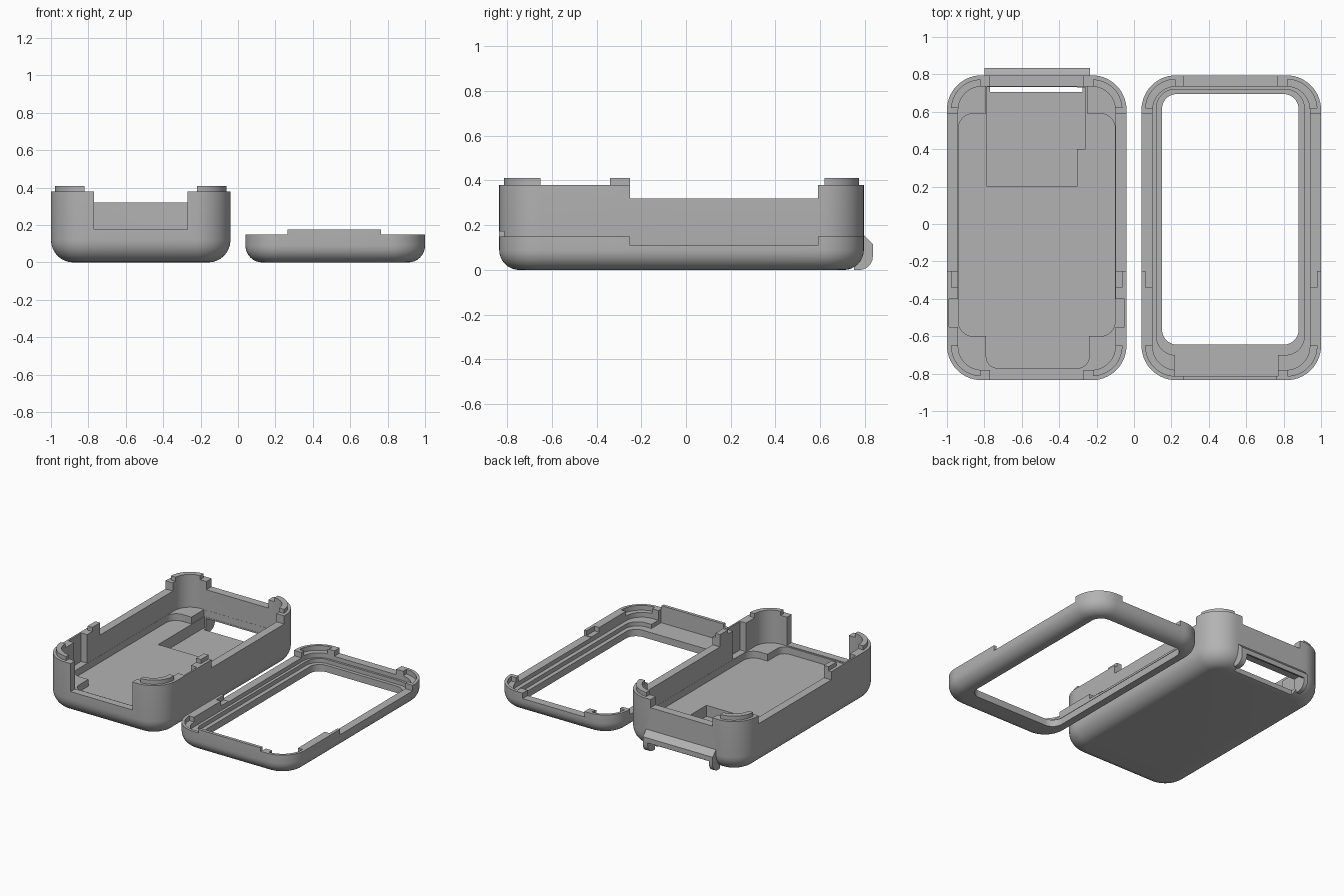
import bpy, bmesh, math

old = bpy.data.objects.get("Cube")
if old:
    bpy.data.objects.remove(old, do_unlink=True)

grey = bpy.data.materials.new("plain_grey")
grey.use_nodes = True
grey.diffuse_color = (0.45, 0.45, 0.45, 1)
grey.node_tree.nodes["Principled BSDF"].inputs["Base Color"].default_value = (0.45, 0.45, 0.45, 1)


def finish(name, bm):
    bmesh.ops.recalc_face_normals(bm, faces=bm.faces)
    me = bpy.data.meshes.new(name)
    bm.to_mesh(me)
    bm.free()
    me.materials.append(grey)
    ob = bpy.data.objects.new(name, me)
    bpy.context.collection.objects.link(ob)
    return ob


def outline(x0, x1, y0, y1, r, seg=14):
    """Counter-clockwise rounded rectangle."""
    if r <= 0:
        return [(x1, y1), (x0, y1), (x0, y0), (x1, y0)]
    centres = [(x1 - r, y1 - r), (x0 + r, y1 - r), (x0 + r, y0 + r), (x1 - r, y0 + r)]
    return [(cx + r * math.cos(a), cy + r * math.sin(a))
            for q, (cx, cy) in enumerate(centres)
            for a in [(q + i / seg) * math.pi / 2 for i in range(seg + 1)]]


def loft(name, rings, through=False):
    """Skin a stack of (rectangle, radius, z) rings; cap it or join it into a frame."""
    bm = bmesh.new()
    loops = [[bm.verts.new((x, y, z)) for x, y in outline(*rect, r)] for rect, r, z in rings]
    pairs = list(zip(loops, loops[1:]))
    if through:
        pairs.append((loops[-1], loops[0]))
    else:
        bm.faces.new(loops[0])
        bm.faces.new(loops[-1])
    for a, b in pairs:
        for i in range(len(a)):
            j = (i + 1) % len(a)
            bm.faces.new((a[i], a[j], b[j], b[i]))
    return finish(name, bm)


def block(x0, x1, y0, y1, z0, z1, r=0, name="cutter"):
    rect = (x0, x1, y0, y1)
    return loft(name, [(rect, r, z0), (rect, r, z1)])


def prism(name, x0, x1, profile):
    """Extrude a y-z profile along x."""
    bm = bmesh.new()
    a, b = [[bm.verts.new((x, y, z)) for y, z in profile] for x in (x0, x1)]
    bm.faces.new(a)
    bm.faces.new(b)
    for i in range(len(a)):
        j = (i + 1) % len(a)
        bm.faces.new((a[i], a[j], b[j], b[i]))
    return finish(name, bm)


def boolean(ob, tool, operation="DIFFERENCE"):
    mod = ob.modifiers.new("bool", "BOOLEAN")
    mod.operation, mod.solver, mod.object = operation, "EXACT", tool
    bpy.context.view_layer.update()
    ev = ob.evaluated_get(bpy.context.evaluated_depsgraph_get())
    me = bpy.data.meshes.new_from_object(ev)
    ob.modifiers.clear()
    ob.data = me
    bpy.data.objects.remove(tool, do_unlink=True)


def outer_rings(rect, r, bevel, top, steps=8):
    """Rounded lower edge followed by a straight wall."""
    x0, x1, y0, y1 = rect
    rings = []
    for i in range(steps + 1):
        a = i / steps * math.pi / 2
        d = bevel * (1 - math.sin(a))
        rings.append(((x0 + d, x1 - d, y0 + d, y1 - d), r - d, bevel * (1 - math.cos(a))))
    return rings + [(rect, r, top)]


def lip_ring(name, x0, x1, z0, z1):
    """Inner half of the wall, kept only at the corners and at the side clips."""
    outer = (x0 + 0.022, x1 - 0.022, -0.813, 0.773)
    inner = (x0 + 0.06, x1 - 0.06, -0.78, 0.735)
    ring = loft(name, [(outer, 0.16, z0), (outer, 0.16, z1), (inner, 0.125, z1), (inner, 0.125, z0)], True)
    boolean(ring, block(x0 + 0.18, x1 - 0.18, -1, 1, z0 - 0.1, z1 + 0.1))
    for y0, y1 in ((-0.65, -0.34), (-0.25, 0.62)):
        boolean(ring, block(x0 - 0.1, x1 + 0.1, y0, y1, z0 - 0.1, z1 + 0.1))
    return ring


# Deep tray: shell with corner shelves
tray_rect = (-1.0, -0.04, -0.835, 0.795)
cavity = (-0.94, -0.10, -0.78, 0.735)
tray = loft("tray", outer_rings(tray_rect, 0.185, 0.12, 0.38) + [(cavity, 0.125, 0.38), (cavity, 0.125, 0.17)])

# Hood over the rear window
arc = [(0.775 + 0.06 * math.sin(a), 0.06 - 0.06 * math.cos(a)) for a in [i * math.pi / 12 for i in range(7)]]
hood = prism("hood", -0.80, -0.235, [(0.75, 0.0)] + arc + [(0.835, 0.115), (0.79, 0.16), (0.75, 0.16)])
boolean(tray, hood, "UNION")

# Sunken floor, device pocket and wall openings
for cut in (
    (-0.939, -0.101, -0.60, 0.59, 0.12, 0.25, 0.08),
    (-0.79, -0.24, -0.77, 0.1, 0.12, 0.25, 0.06),
    (-0.79, -0.25, 0.1, 0.734, 0.12, 0.25),
    (-0.785, -0.305, 0.20, 0.732, 0.04, 0.25),
    (-0.784, -0.26, 0.40, 0.731, 0.04, 0.25),
    (-0.77, -0.27, -0.9, -0.76, 0.175, 0.5),
    (-0.77, -0.27, 0.6, 0.9, 0.32, 0.5),
    (-1.1, 0.02, -0.25, 0.59, 0.32, 0.5),
    (-0.988, -0.052, -0.55, -0.40, 0.171, 0.5),
):
    boolean(tray, block(*cut))
boolean(tray, prism("window_cutter", -0.77, -0.275,
                    [(0.705, -0.05), (0.705, 0.11), (0.79, 0.11), (0.815, 0.085), (0.9, 0.06), (0.9, -0.05)]))
tray_tabs = lip_ring("tray_tabs", -1.0, -0.04, 0.38, 0.41)

# Shallow lid frame with a stepped screen opening
lid_rect = (0.04, 1.0, -0.835, 0.795)
lid_cavity = (0.10, 0.94, -0.78, 0.735)
step = (0.12, 0.91, -0.70, 0.72)
opening = (0.15, 0.88, -0.645, 0.695)
lid = loft("lid_frame", outer_rings(lid_rect, 0.185, 0.09, 0.15) + [
    (lid_cavity, 0.125, 0.15), (lid_cavity, 0.125, 0.08),
    (step, 0.10, 0.08), (step, 0.10, 0.05),
    (opening, 0.08, 0.05), (opening, 0.08, 0.0)], True)
for cut in (
    (0.22, 0.77, -0.812, -0.62, 0.05, 0.3),
    (0.0, 1.1, -0.25, 0.59, 0.11, 0.3),
    (0.265, 0.765, 0.6, 0.9, 0.11, 0.3),
):
    boolean(lid, block(*cut))
boolean(lid, lip_ring("tab_sockets", 0.04, 1.0, 0.115, 0.2))

# Raised front tongue of the lid
tongue = block(0.265, 0.765, -0.835, -0.812, 0.15, 0.175, name="lid_tongue")

# Smooth rounded walls, keep edges sharp
bpy.ops.object.select_all(action="DESELECT")
for ob in (tray, tray_tabs, lid, tongue):
    ob.select_set(True)
    bpy.context.view_layer.objects.active = ob
bpy.ops.object.shade_smooth_by_angle(angle=math.radians(30))
